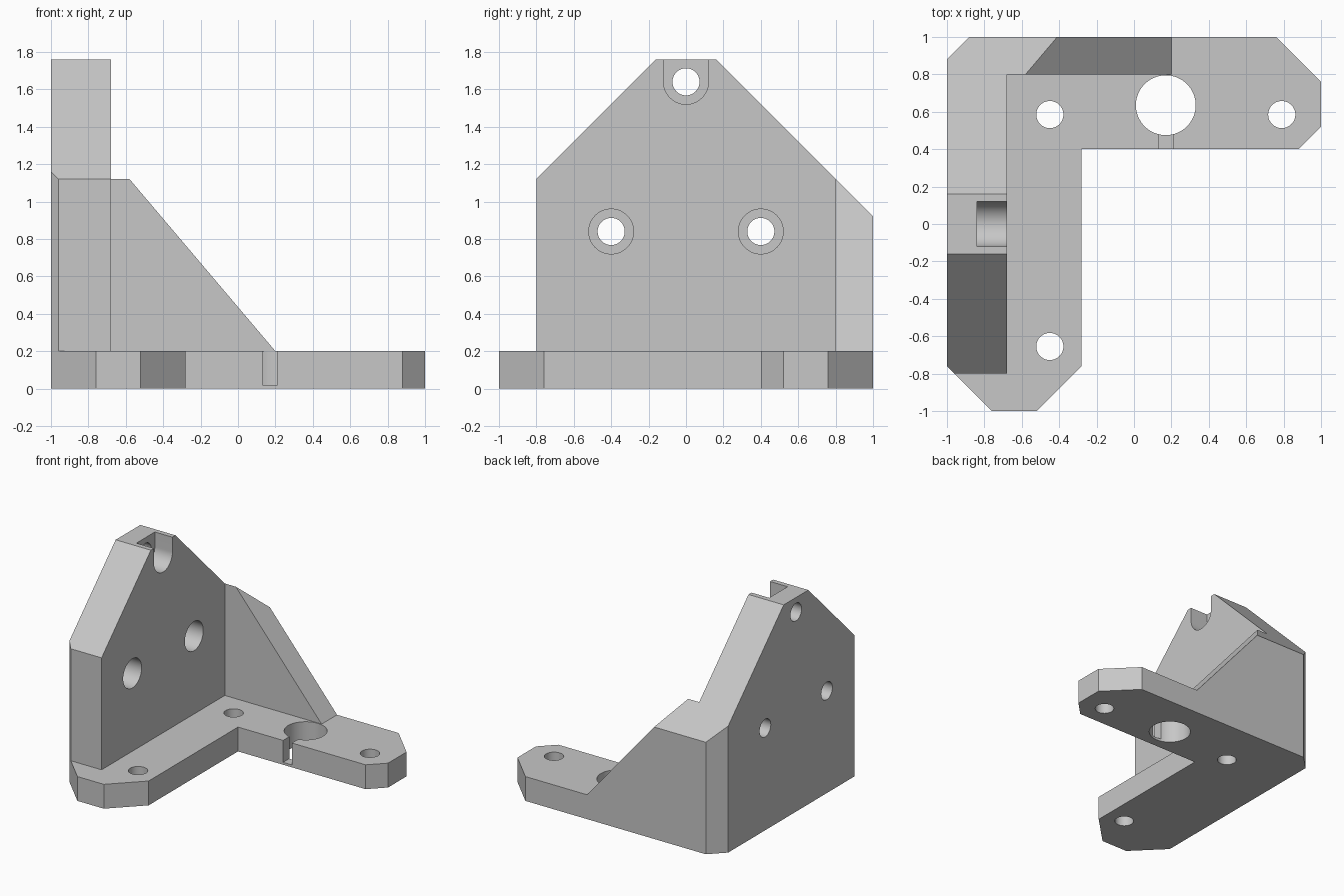
import bpy, bmesh
from math import cos, sin, pi, radians
from mathutils import Vector

cube = bpy.data.objects.get("Cube")
if cube:
    bpy.data.objects.remove(cube, do_unlink=True)

grey = bpy.data.materials.new("light grey")
grey.use_nodes = True
grey.diffuse_color = (0.57, 0.57, 0.57, 1)
grey.node_tree.nodes["Principled BSDF"].inputs["Base Color"].default_value = (0.57, 0.57, 0.57, 1)


def prism(name, profile, axis, lo, hi):
    """Extrude a 2D profile along x (profile in y, z), y (x, z) or z (x, y)."""
    place = {"x": lambda a, b, d: (d, a, b),
             "y": lambda a, b, d: (a, d, b),
             "z": lambda a, b, d: (a, b, d)}[axis]
    bm = bmesh.new()
    face = bm.faces.new([bm.verts.new(place(a, b, lo)) for a, b in profile])
    new = bmesh.ops.extrude_face_region(bm, geom=[face])["geom"]
    bmesh.ops.translate(bm, vec=Vector(place(0, 0, hi - lo)),
                        verts=[v for v in new if isinstance(v, bmesh.types.BMVert)])
    bmesh.ops.recalc_face_normals(bm, faces=bm.faces)
    mesh = bpy.data.meshes.new(name)
    bm.to_mesh(mesh)
    bm.free()
    mesh.materials.append(grey)
    obj = bpy.data.objects.new(name, mesh)
    bpy.context.collection.objects.link(obj)
    return obj


def arc(a, b, r, start=0, sweep=2 * pi, n=64):
    """Points of a full circle, or of an open arc including its end."""
    count = n if sweep >= 2 * pi else n + 1
    return [(a + r * cos(start + sweep * i / n), b + r * sin(start + sweep * i / n))
            for i in range(count)]


def rect(a0, a1, b0, b1):
    return [(a0, b0), (a1, b0), (a1, b1), (a0, b1)]


# L-shaped block with chamfered corners, carved into base, wall and gusset
outline = [(-0.88, 1), (-1, 0.88), (-1, -0.76), (-0.76, -1), (-0.52, -1), (-0.28, -0.76),
           (-0.28, 0.4), (0.88, 0.4), (1, 0.52), (1, 0.76), (0.76, 1)]
bracket = prism("corner_bracket", outline, "z", 0, 1.76)

cutters = [
    # Sloped shoulders of the wall
    prism("front_shoulder_cutter", [(-1.1, 0.2), (-0.8, 0.2), (-0.8, 1.12), (-0.06, 1.86),
                                    (-1.1, 1.86)], "x", -1.2, 1.2),
    prism("back_shoulder_cutter", [(1.1, 0.82), (1.1, 1.86), (0.06, 1.86)], "x", -1.2, 1.2),
    # Space above the base plate
    prism("inner_space_cutter", rect(-0.68, 1.1, 0.2, 1.9), "z", 0, 1)
]
bpy.data.objects.remove(cutters.pop(), do_unlink=True)
cutters.append(prism("inner_space_cutter", rect(-0.68, 1.1, 0.2, 1.9), "y", -1.1, 0.8))

# Slanted edge of the gusset
cutters.append(prism("gusset_cutter", [(0.2, 0.2), (1.1, 0.2), (1.1, 1.3), (-0.7326, 1.3)],
                     "y", 0.75, 1.1))

# Base screw holes, large bore and the slit leading into it
for x, y, r in [(-0.45, 0.585, 0.0725), (0.79, 0.585, 0.0725), (-0.45, -0.655, 0.0725),
                (0.17, 0.635, 0.16)]:
    cutters.append(prism("base_hole_cutter", arc(x, y, r), "z", -0.1, 0.3))
cutters.append(prism("slit_cutter", rect(0.13, 0.21, 0.02, 0.3), "y", 0.3, 0.6))

# Wall holes: two round counterbores and one open to the top
for y, z in [(-0.4, 0.84), (0.4, 0.84), (0, 1.64)]:
    if y:
        recess = arc(y, z, 0.12)
    else:
        recess = arc(y, z, 0.12, pi, pi, 32) + [(0.12, 1.9), (-0.12, 1.9)]
    cutters.append(prism("counterbore_cutter", recess, "x", -0.84, -0.6))
    cutters.append(prism("wall_hole_cutter", arc(y, z, 0.0725), "x", -1.1, -0.75))

# Carve the block and discard the cutters
for cutter in cutters:
    cutter.hide_render = True
    mod = bracket.modifiers.new("carve", "BOOLEAN")
    mod.operation = "DIFFERENCE"
    mod.solver = "EXACT"
    mod.object = cutter
bpy.context.view_layer.update()
carved = bpy.data.meshes.new_from_object(
    bracket.evaluated_get(bpy.context.evaluated_depsgraph_get()))
bracket.modifiers.clear()
bracket.data = carved
carved.name = "corner_bracket"
for cutter in cutters:
    bpy.data.objects.remove(cutter, do_unlink=True)

carved.materials.clear()
carved.materials.append(grey)
for poly in carved.polygons:
    poly.material_index = 0

# Smooth bores with sharp edges elsewhere
for obj in bpy.context.selected_objects:
    obj.select_set(False)
bracket.select_set(True)
bpy.context.view_layer.objects.active = bracket
bpy.ops.object.shade_smooth_by_angle(angle=radians(30))
